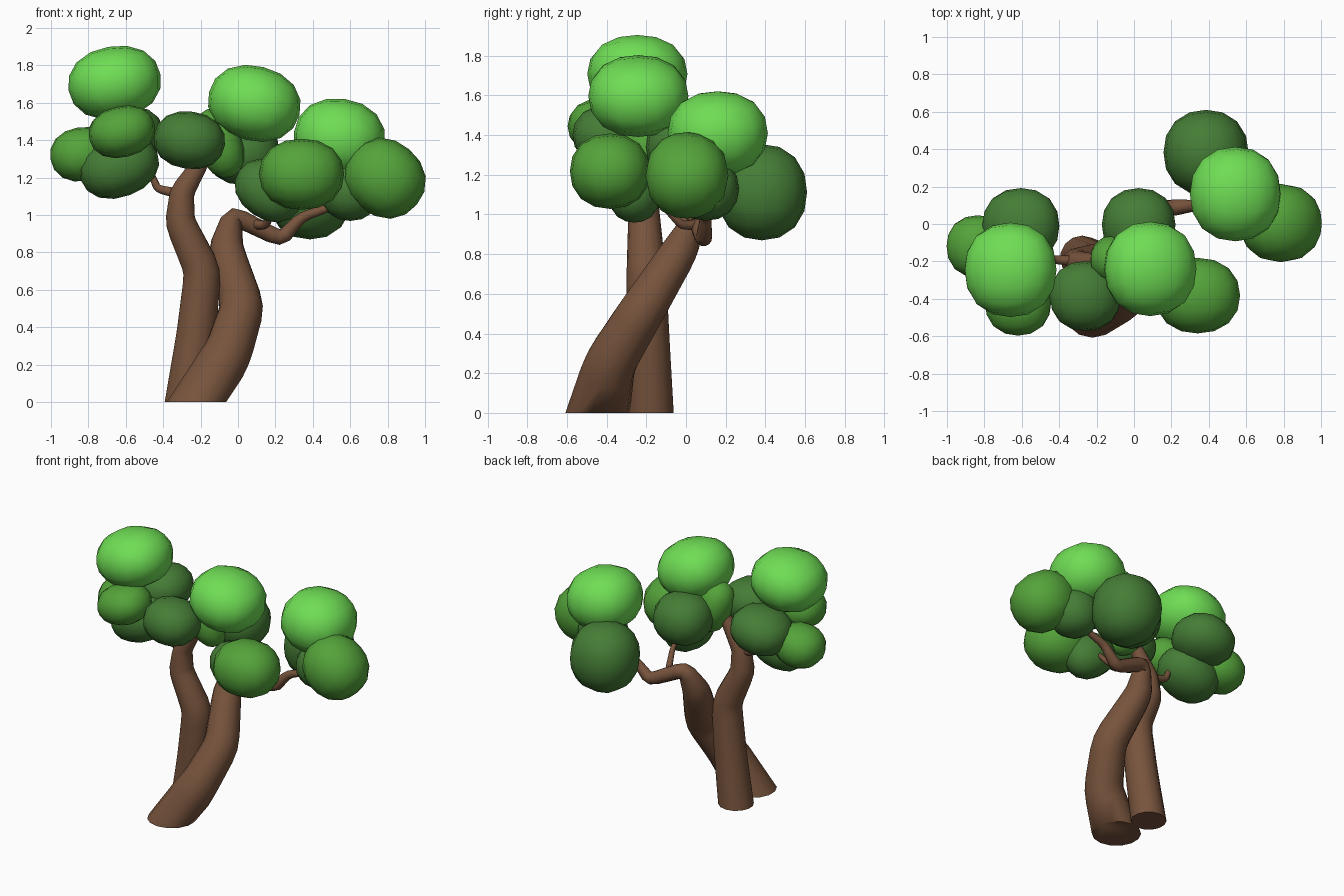
import bpy, bmesh, math
from mathutils import Vector, Matrix

if "Cube" in bpy.data.objects:
    bpy.data.objects.remove(bpy.data.objects["Cube"])


def material(name, rgb):
    m = bpy.data.materials.new(name)
    m.diffuse_color = (*rgb, 1)
    m.use_nodes = True
    m.node_tree.nodes["Principled BSDF"].inputs["Base Color"].default_value = m.diffuse_color
    return m


LIGHT = material("light green", (0.16, 0.73, 0.09))
MID = material("mid green", (0.09, 0.37, 0.043))
DARK = material("dark green", (0.06, 0.205, 0.037))
BARK = material("bark brown", (0.185, 0.088, 0.046))


def finish(name, bm, mat, angle):
    bmesh.ops.recalc_face_normals(bm, faces=bm.faces)
    me = bpy.data.meshes.new(name)
    bm.to_mesh(me)
    bm.free()
    me.materials.append(mat)
    ob = bpy.data.objects.new(name, me)
    bpy.context.collection.objects.link(ob)
    bpy.ops.object.select_all(action='DESELECT')
    ob.select_set(True)
    bpy.context.view_layer.objects.active = ob
    bpy.ops.object.shade_smooth_by_angle(angle=math.radians(angle))


def leaf_clump(name, mat, centre, radii, tilt=0):
    """Slightly boxy ball of leaves, tilted about the front-back axis."""
    bm = bmesh.new()
    bmesh.ops.create_cube(bm, size=2)
    bmesh.ops.subdivide_edges(bm, edges=bm.edges[:], cuts=3, use_grid_fill=True)
    p = 2.2
    for v in bm.verts:
        d = Vector([math.tan(c * math.pi / 4) for c in v.co])
        v.co = d * (1.01 / sum(abs(c) ** p for c in d) ** (1 / p))
    bm.transform(Matrix.Translation(centre)
                 @ Matrix.Rotation(math.radians(tilt), 4, 'Y')
                 @ Matrix.Diagonal((*radii, 1)))
    finish(name, bm, mat, 60)


def soften(points, cut=0.2):
    """Replace each bend of an (x, y, z, radius) path by a short rounded corner."""
    pts = [Vector(p) for p in points]
    out = [pts[0]]
    for a, b, c in zip(pts, pts[1:], pts[2:]):
        start, end = b.lerp(a, cut), b.lerp(c, cut)
        out += [start, (start + 2 * b + end) / 4, end]
    return out + [pts[-1]]


def limb(name, points, sides=14, flat_base=False):
    """Tapered tube along a path."""
    path = soften(points)
    pos = [p.xyz for p in path]
    bm = bmesh.new()
    rings = []
    side = Vector((0, 1, 0))
    for i, p in enumerate(path):
        n = (pos[min(i + 1, len(pos) - 1)] - pos[max(i - 1, 0)]).normalized()
        if flat_base and i == 0:
            n = Vector((0, 0, 1))
        side = (side - n * side.dot(n)).normalized()
        other = n.cross(side)
        rings.append([bm.verts.new(pos[i] + p[3] * (side * math.cos(a) + other * math.sin(a)))
                      for a in (math.tau * k / sides for k in range(sides))])
    for r, s in zip(rings, rings[1:]):
        for k in range(sides):
            j = (k + 1) % sides
            bm.faces.new((r[k], r[j], s[j], s[k]))
    bm.faces.new(rings[0])
    bm.faces.new(rings[-1])
    finish(name, bm, BARK, 60)


# Two trunks; the front one bends over into a long bough
limb("back_trunk", [(-.277, -.18, 0, .118), (-.225, -.19, .35, .108), (-.188, -.2, .7, .1),
                    (-.31, -.21, .96, .082), (-.3, -.21, 1.12, .066),
                    (-.2, -.205, 1.28, .045), (-.14, -.2, 1.38, .035)], flat_base=True)
limb("front_trunk", [(-.222, -.445, 0, .163), (-.058, -.385, .25, .13), (.025, -.225, .51, .117),
                     (-.065, -.03, .82, .094), (-.03, .055, 1.0, .052), (.23, .09, .87, .043),
                     (.34, .1, .99, .028), (.55, .1, 1.06, .018)], flat_base=True)

# Small twigs
limb("left_twig", [(-.3, -.2, 1.11, .03), (-.43, -.19, 1.14, .022),
                   (-.46, -.19, 1.21, .018), (-.5, -.19, 1.28, .015)], 10)
limb("middle_twig", [(.08, .07, .95, .03), (.15, -.02, .945, .022),
                     (.18, -.1, 1.03, .018), (.18, -.16, 1.1, .015)], 10)

# Crown clumps: top, middle and shaded lower leaves
leaf_clump("top_clump_left", LIGHT, (-.66, -.245, 1.708), (.247, .25, .192), -10)
leaf_clump("top_clump_middle", LIGHT, (.087, -.24, 1.597), (.247, .25, .198), 14)
leaf_clump("top_clump_right", LIGHT, (.542, .16, 1.41), (.243, .25, .21), 8)
leaf_clump("side_clump_right", MID, (.785, .005, 1.197), (.22, .207, .2), 40)
leaf_clump("front_clump_right", MID, (.34, -.383, 1.218), (.225, .2, .188))
leaf_clump("inner_clump", MID, (-.1, -.19, 1.385), (.12, .13, .19), -20)
leaf_clump("front_clump_left", MID, (-.62, -.42, 1.445), (.178, .175, .135), -14)
leaf_clump("side_clump_left", MID, (-.835, -.12, 1.325), (.168, .165, .143), -10)
leaf_clump("shade_clump_rear", DARK, (.385, .382, 1.112), (.225, .226, .24))
leaf_clump("shade_clump_centre", DARK, (.025, -.005, 1.34), (.195, .195, .178))
leaf_clump("shade_clump_low", DARK, (.165, -.26, 1.13), (.19, .14, .15), 35)
leaf_clump("shade_clump_right", DARK, (.6, .1, 1.13), (.16, .165, .16))
leaf_clump("shade_clump_front", DARK, (-.26, -.385, 1.4), (.19, .185, .152), 8)
leaf_clump("shade_clump_left", DARK, (-.635, -.2, 1.258), (.215, .185, .16), -20)
leaf_clump("shade_clump_back_left", DARK, (-.605, -.01, 1.42), (.208, .2, .155), -12)
